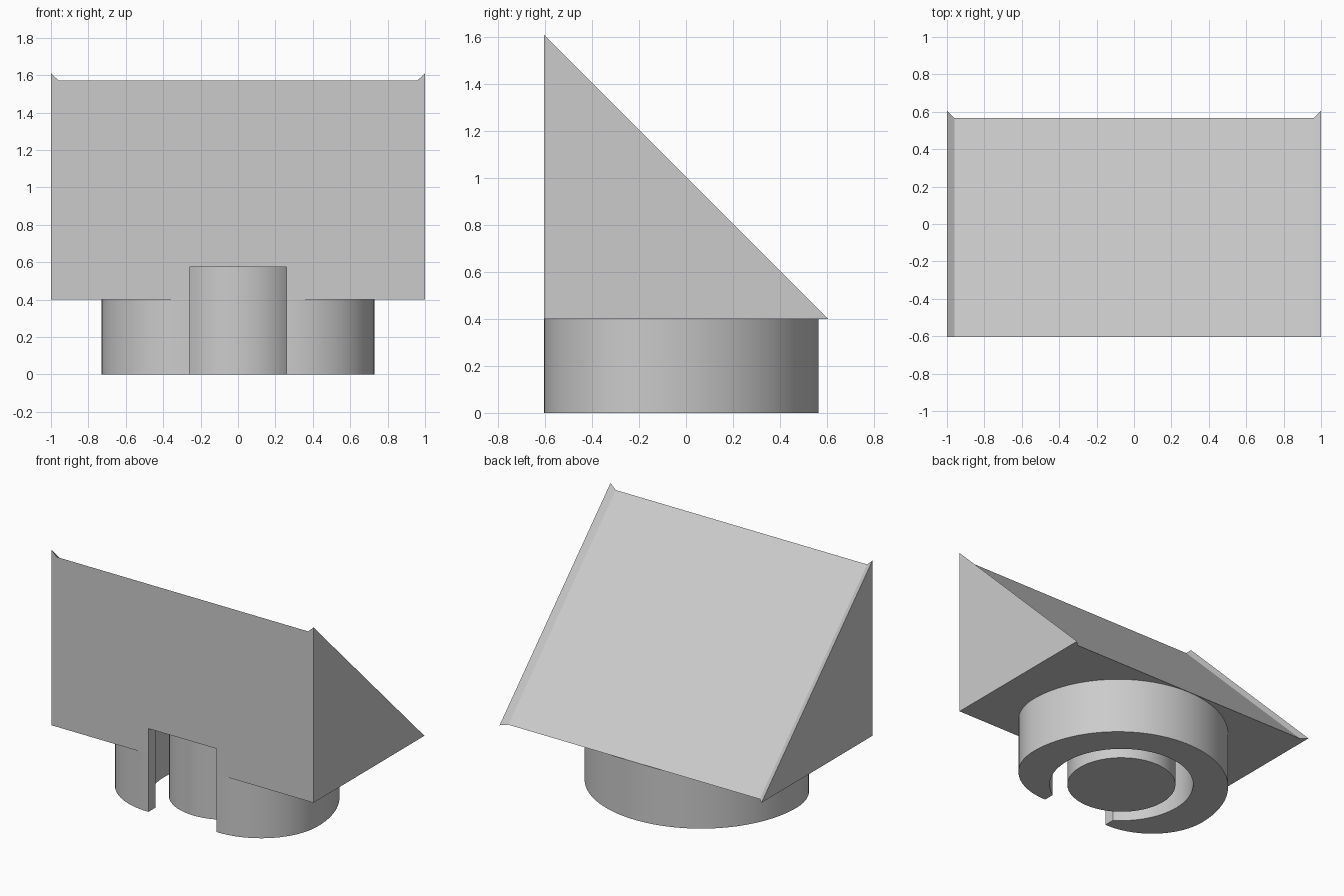
import bpy, bmesh, math

if "Cube" in bpy.data.objects:
    bpy.data.objects.remove(bpy.data.objects["Cube"])

grey = bpy.data.materials.new("light_grey")
grey.diffuse_color = (0.6, 0.6, 0.6, 1)
grey.use_nodes = True
grey.node_tree.nodes["Principled BSDF"].inputs["Base Color"].default_value = grey.diffuse_color


def finish(name, bm, smooth=False):
    bmesh.ops.recalc_face_normals(bm, faces=bm.faces)
    me = bpy.data.meshes.new(name)
    bm.to_mesh(me)
    bm.free()
    me.materials.append(grey)
    ob = bpy.data.objects.new(name, me)
    bpy.context.collection.objects.link(ob)
    if smooth:
        bpy.ops.object.select_all(action='DESELECT')
        ob.select_set(True)
        bpy.context.view_layer.objects.active = ob
        bpy.ops.object.shade_smooth_by_angle(angle=math.radians(30))
    return ob


def prism(name, outline, z0, z1):
    bm = bmesh.new()
    face = bm.faces.new([bm.verts.new((x, y, z0)) for x, y in outline])
    ext = bmesh.ops.extrude_face_region(bm, geom=[face])
    for v in ext["geom"]:
        if isinstance(v, bmesh.types.BMVert):
            v.co.z = z1
    return finish(name, bm, True)


def arc(cx, cy, rx, ry, a0, a1, n):
    return [(cx + rx * math.cos(a0 + (a1 - a0) * i / n),
             cy + ry * math.sin(a0 + (a1 - a0) * i / n)) for i in range(n + 1)]


FRONT, BASE, SLOT, CY, R_IN, ROOF = -0.605, 0.4, 0.26, -0.13, 0.475, 0.575

# wedge block: sloped face with a thin raised lip along each side
bm = bmesh.new()
section = [(-1, 1.61), (-0.96, 1.572), (0.96, 1.572), (1, 1.61)]
f0, f1 = [bm.verts.new((x, FRONT, BASE)) for x in (-1, 1)]
top = [bm.verts.new((x, FRONT, z)) for x, z in section]
back = [bm.verts.new((x, FRONT + z - BASE, BASE)) for x, z in section]
bm.faces.new([f0, f1] + top[::-1])
bm.faces.new([f0, f1] + back[::-1])
bm.faces.new([f0, top[0], back[0]])
bm.faces.new([f1, top[3], back[3]])
for i in range(3):
    bm.faces.new([top[i], top[i + 1], back[i + 1], back[i]])
wedge = finish("wedge_block", bm)

# keyhole recess in the underside, open to the front
a = math.asin(SLOT / R_IN)
inner = arc(0, CY, R_IN, R_IN, -math.pi / 2 + a, 1.5 * math.pi - a, 72)
cutter = prism("recess_cutter", inner + [(-SLOT, -0.8), (SLOT, -0.8)], -0.1, ROOF)
cutter.hide_render = True
cutter.hide_set(True)
cut = wedge.modifiers.new("recess", 'BOOLEAN')
cut.operation = 'DIFFERENCE'
cut.solver = 'EXACT'
cut.object = cutter

# open collar: round at the back, blunter at the front, with a front slot
corner = arc(0.27, -0.166, 0.46, 0.439, -math.pi / 2, 0, 24)
outer = [(SLOT, FRONT)] + corner
outer += arc(0, -0.166, 0.73, 0.73, 0, math.pi, 64)[1:-1]
outer += [(-x, y) for x, y in reversed(corner)] + [(-SLOT, FRONT)]
prism("collar", outer + inner[::-1], 0, BASE)

# centre post standing inside the recess
prism("centre_post", arc(0, CY, 0.358, 0.358, 0, 2 * math.pi, 64)[:-1], 0, ROOF + 0.005)
